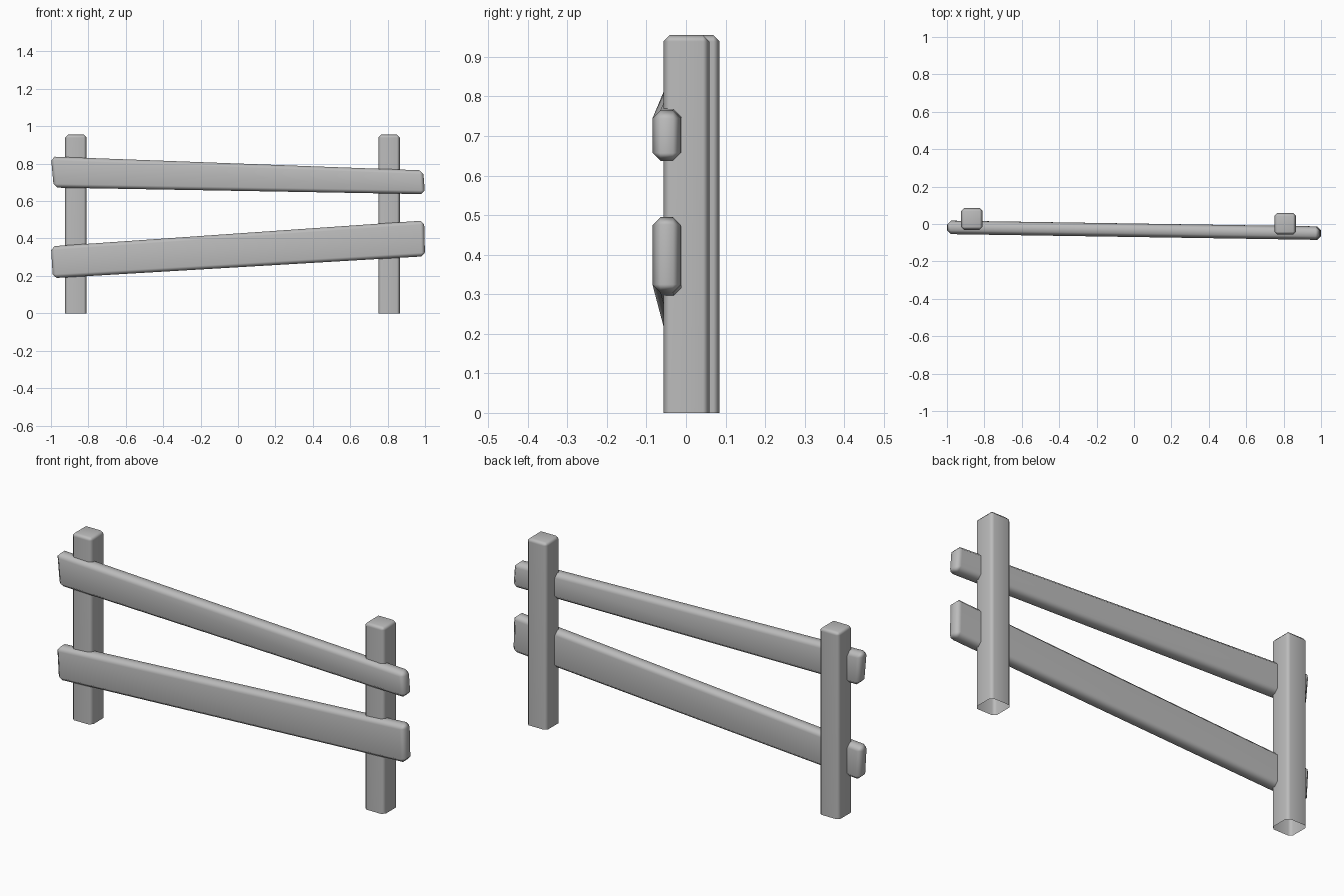
import bpy
import bmesh
from math import radians

cube = bpy.data.objects.get("Cube")
if cube:
    bpy.data.objects.remove(cube, do_unlink=True)

grey = bpy.data.materials.new("weathered_grey")
grey.use_nodes = True
GREY = (0.5, 0.5, 0.5, 1)
grey.diffuse_color = GREY
grey.node_tree.nodes["Principled BSDF"].inputs["Base Color"].default_value = GREY


def timber(name, left, right, y_left, y_right, bevel, open_bottom=False):
    """Chamfered board; left and right are (bottom x, bottom z, top x, top z)."""
    bm = bmesh.new()
    bmesh.ops.create_cube(bm, size=2)
    for v in bm.verts:
        end, ys = (left, y_left) if v.co.x < 0 else (right, y_right)
        x, z = end[:2] if v.co.z < 0 else end[2:]
        v.co = (x, ys[0] if v.co.y < 0 else ys[1], z)
    bm.normal_update()
    if open_bottom:
        base = min(bm.faces, key=lambda f: f.calc_center_median().z)
        bmesh.ops.delete(bm, geom=[base], context='FACES_ONLY')
    edges = [e for e in bm.edges if not e.is_boundary]
    bmesh.ops.bevel(bm, geom=edges, offset=bevel, segments=1,
                    affect='EDGES', offset_type='OFFSET')
    mesh = bpy.data.meshes.new(name)
    bm.to_mesh(mesh)
    bm.free()
    mesh.materials.append(grey)
    obj = bpy.data.objects.new(name, mesh)
    bpy.context.collection.objects.link(obj)
    bpy.ops.object.select_all(action='DESELECT')
    obj.select_set(True)
    bpy.context.view_layer.objects.active = obj
    bpy.ops.object.shade_smooth_by_angle(angle=radians(60))
    # Keep the broad faces flat while the chamfers read as rounded
    normals = obj.modifiers.new("flat_sides", 'WEIGHTED_NORMAL')
    normals.keep_sharp = True


# Upright posts, open underneath
for name, x, y in (("right_post", -0.867, 0.027), ("left_post", 0.808, 0.001)):
    w, h = 0.058, 0.955
    depth = (y - w, y + w)
    timber(name, (x - w, 0, x - w, h), (x + w, 0, x + w, h),
           depth, depth, 0.016, open_bottom=True)

# Tapered rails, skewed slightly towards the front on the left
y_left, y_right = (-0.054, 0.018), (-0.085, -0.013)
timber("upper_rail", (-0.985, 0.672, -1, 0.838), (1, 0.637, 0.99, 0.764),
       y_left, y_right, 0.02)
timber("lower_rail", (-0.99, 0.188, -1, 0.358), (1, 0.305, 0.995, 0.496),
       y_left, y_right, 0.02)
